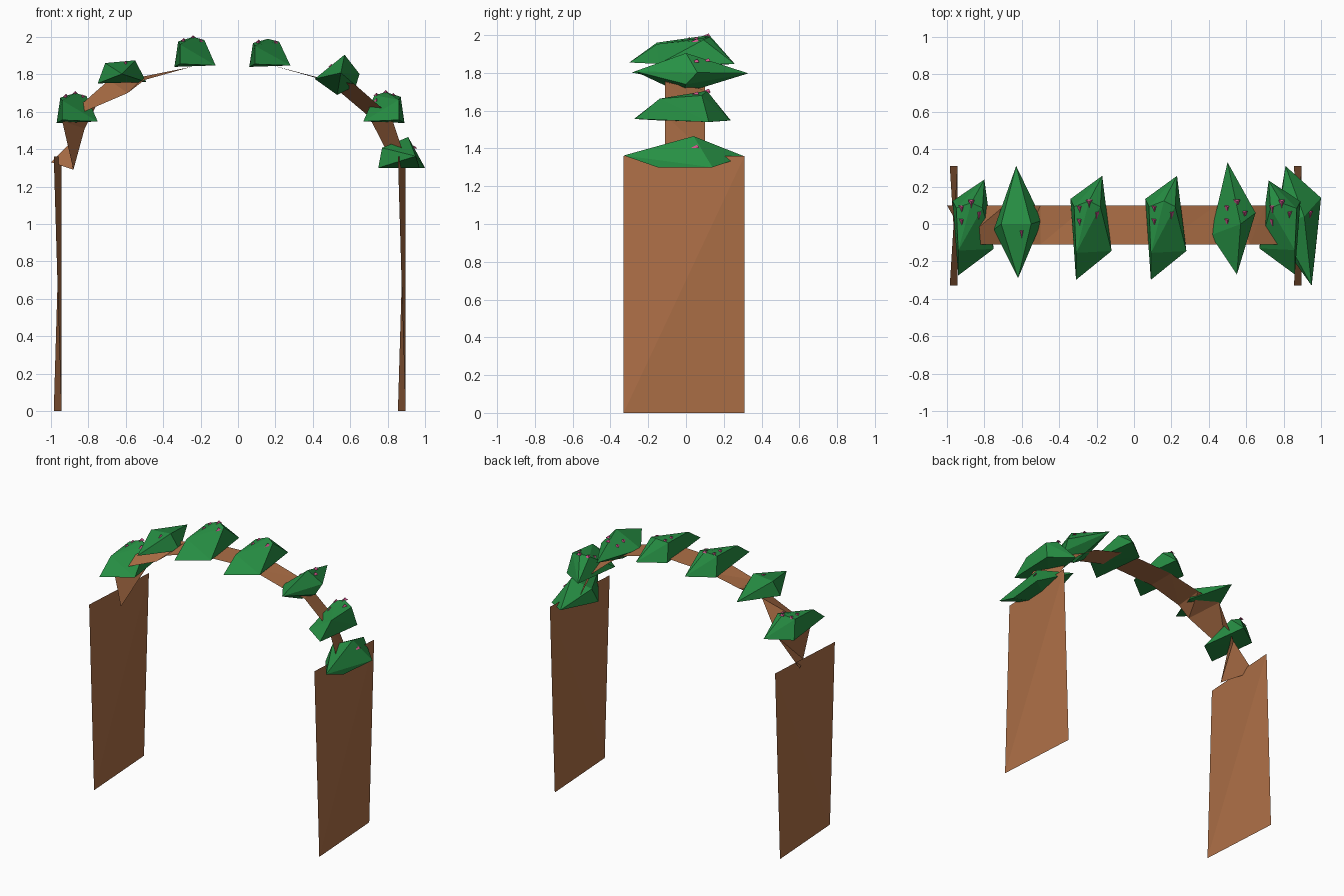
import bpy, bmesh
from mathutils import Vector
from mathutils.bvhtree import BVHTree

if "Cube" in bpy.data.objects:
    bpy.data.objects.remove(bpy.data.objects["Cube"])


def material(name, rgb):
    m = bpy.data.materials.new(name)
    m.diffuse_color = (*rgb, 1)
    m.use_nodes = True
    m.node_tree.nodes["Principled BSDF"].inputs["Base Color"].default_value = m.diffuse_color
    return m


WOOD = material("brown_wood", (0.42, 0.16, 0.062))
LEAF = material("leaf_green", (0.02, 0.28, 0.058))
PINK = material("blossom_pink", (0.62, 0.09, 0.26))


def add_object(name, bm, mat):
    mesh = bpy.data.meshes.new(name)
    bm.to_mesh(mesh)
    bm.free()
    mesh.materials.append(mat)
    ob = bpy.data.objects.new(name, mesh)
    bpy.context.collection.objects.link(ob)


def twisted_strip(name, stations, y0, y1):
    """Thin sheet through stations (x, z, dx, dz); front and back edges differ by the offset."""
    bm = bmesh.new()
    rows = [(bm.verts.new((x + dx, y0, z + dz)), bm.verts.new((x - dx, y1, z - dz)))
            for x, z, dx, dz in stations]
    for (a, b), (c, d) in zip(rows, rows[1:]):
        bm.faces.new((a, b, d))
        bm.faces.new((a, d, c))
    add_object(name, bm, WOOD)


# side panels: slightly twisted boards
for name, x in (("left_panel", -0.965), ("right_panel", 0.875)):
    twisted_strip(name, [(x, 0, 0.02, 0), (x, 1.36, -0.02, 0)], -0.33, 0.31)

# arch: bent strip that twists towards both ends
twisted_strip("arch_strip", [
    (-0.94, 1.31, 0.06, -0.02), (-0.88, 1.53, -0.06, 0.02),
    (-0.64, 1.735, 0.05, -0.035), (-0.50, 1.78, 0, -0.01),
    (-0.25, 1.84, 0, 0), (0.15, 1.857, 0, 0),
    (0.45, 1.775, 0.01, 0), (0.58, 1.73, 0.04, 0.02),
    (0.76, 1.575, 0.06, 0), (0.845, 1.37, 0.045, -0.01)], -0.11, 0.10)

petals = bmesh.new()


def add_blossom(tree, x, y):
    """Little three-sided spike resting on the leaves."""
    hit = tree.ray_cast(Vector((x, y, 3)), Vector((0, 0, -1)))[0]
    if hit is None:
        return
    base = [petals.verts.new(hit + Vector((dx, dy, -0.005)))
            for dx, dy in ((-0.018, 0.02), (0.018, 0.02), (0, -0.025))]
    tip = petals.verts.new(hit + Vector((0, 0.01, 0.012)))
    for a, b in zip(base, base[1:] + base[:1]):
        petals.faces.new((b, a, tip))
    petals.faces.new(base)


def bush(name, x, z, height, shape, spots, side=1, stretch=1):
    """Faceted gem: hull of a shape whose z runs from 0 to 1 over the height."""
    bm = bmesh.new()
    for px, py, pz in shape:
        bm.verts.new((x + side * px, py * stretch, z + pz * height))
    bmesh.ops.convex_hull(bm, input=bm.verts)
    bmesh.ops.delete(bm, geom=[v for v in bm.verts if not v.link_faces], context="VERTS")
    bmesh.ops.recalc_face_normals(bm, faces=bm.faces)
    tree = BVHTree.FromBMesh(bm)
    for dx, dy in spots:
        add_blossom(tree, x + dx, dy)
    add_object(name, bm, LEAF)


# slanted slab bush, pointed diamond bush, and low end bush
SLAB = [(-0.07, -0.29, 0.1), (-0.10, 0.13, 0), (0.07, 0.25, 0.05), (0.12, -0.14, 0.05),
        (-0.07, -0.15, 0.75), (-0.08, 0.09, 0.85), (0, 0.12, 1), (0.06, 0.09, 0.9)]
DIAMOND = [(0, -0.29, 0.5), (-0.13, -0.03, 0.15), (-0.01, 0.31, 0.5), (0.13, 0.02, 0.2),
           (-0.09, 0, 0.9), (0.07, 0, 1)]
TILTED = [(0, -0.27, 0.55), (-0.14, -0.06, 0.4), (-0.05, 0.33, 0.5), (0.10, 0.06, 0.52),
          (-0.02, -0.02, 0), (0.08, 0, 0.23), (0.02, 0, 1)]
LOW = [(0.07, -0.33, 0.38), (-0.13, -0.05, 0), (-0.07, 0.31, 0.35), (0.12, 0.14, 0),
       (0.09, -0.15, 0), (-0.11, 0, 0.65), (0.03, 0.04, 1)]
SPOTS = [(-0.05, 0.08), (-0.05, 0.01), (0.04, 0.05), (0, 0.11)]

bush("bush_1", -0.87, 1.54, 0.16, SLAB, SPOTS, stretch=0.95)
bush("bush_2", -0.62, 1.73, 0.145, DIAMOND, [(0.02, -0.05)])
bush("bush_3", -0.24, 1.84, 0.16, SLAB, SPOTS, stretch=1.03)
bush("bush_4", 0.16, 1.84, 0.15, SLAB, SPOTS[:3], stretch=1.03)
bush("bush_5", 0.55, 1.69, 0.215, TILTED, SPOTS)
bush("bush_6", 0.79, 1.54, 0.165, SLAB, SPOTS, side=-1, stretch=0.93)
bush("bush_7", 0.88, 1.30, 0.165, LOW, [(0.06, 0.05)])

bmesh.ops.recalc_face_normals(petals, faces=petals.faces)
add_object("blossoms", petals, PINK)
